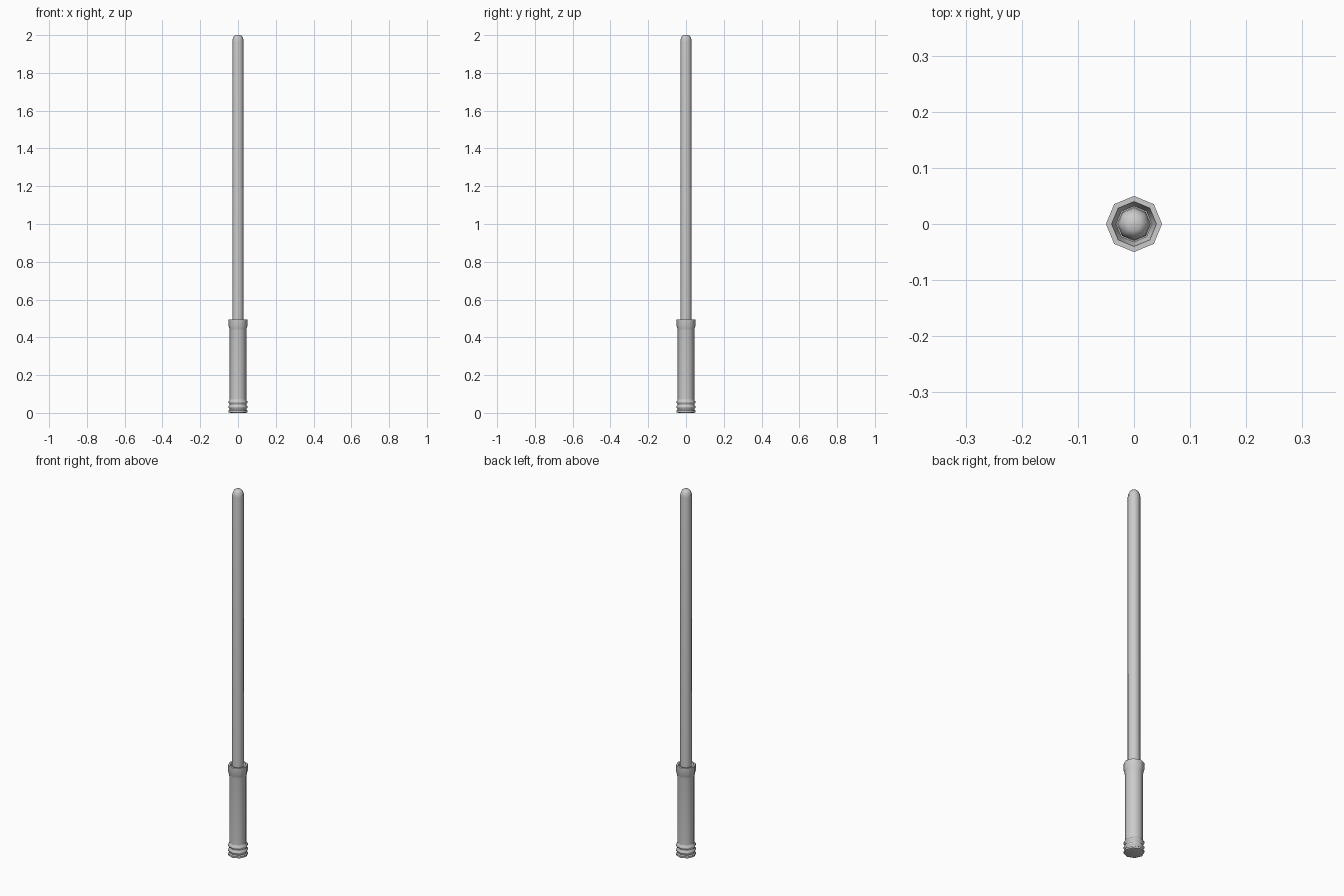
import bpy, bmesh
from math import cos, sin, pi, radians

if "Cube" in bpy.data.objects:
    bpy.data.objects.remove(bpy.data.objects["Cube"])

SIDES = 8


def lathe(name, profile, angle):
    """Closed eight-sided turned part from (radius, z) points, bottom to top."""
    bm = bmesh.new()
    rings = [[bm.verts.new((r * cos(2 * pi * i / SIDES), r * sin(2 * pi * i / SIDES), z))
              for i in range(SIDES)] for r, z in profile]
    for a, b in zip(rings, rings[1:]):
        for i in range(SIDES):
            j = (i + 1) % SIDES
            bm.faces.new((a[i], a[j], b[j], b[i]))
    bm.faces.new(rings[0][::-1])
    bm.faces.new(rings[-1])
    mesh = bpy.data.meshes.new(name)
    bm.to_mesh(mesh)
    bm.free()
    obj = bpy.data.objects.new(name, mesh)
    bpy.context.collection.objects.link(obj)
    bpy.ops.object.select_all(action='DESELECT')
    obj.select_set(True)
    bpy.context.view_layer.objects.active = obj
    bpy.ops.object.shade_smooth_by_angle(angle=radians(angle))
    return obj


# Handle: ribbed pommel, plain grip, flared collar and recessed mouth
handle = [(0.04, 0.0), (0.05, 0.003), (0.05, 0.012)]
for z in (0.016, 0.042):
    handle += [(0.044, z), (0.044, z + 0.006), (0.05, z + 0.011), (0.05, z + 0.019), (0.044, z + 0.024)]
handle += [(0.044, 0.075), (0.044, 0.435), (0.046, 0.448), (0.05, 0.46),
           (0.05, 0.495), (0.04, 0.495), (0.032, 0.46)]
lathe("handle", handle, 50)

# Blade: long straight rod with a rounded tip
lathe("blade", [(0.03, 0.46), (0.03, 1.965), (0.028, 1.98), (0.022, 1.993), (0.013, 2.0)], 60)
